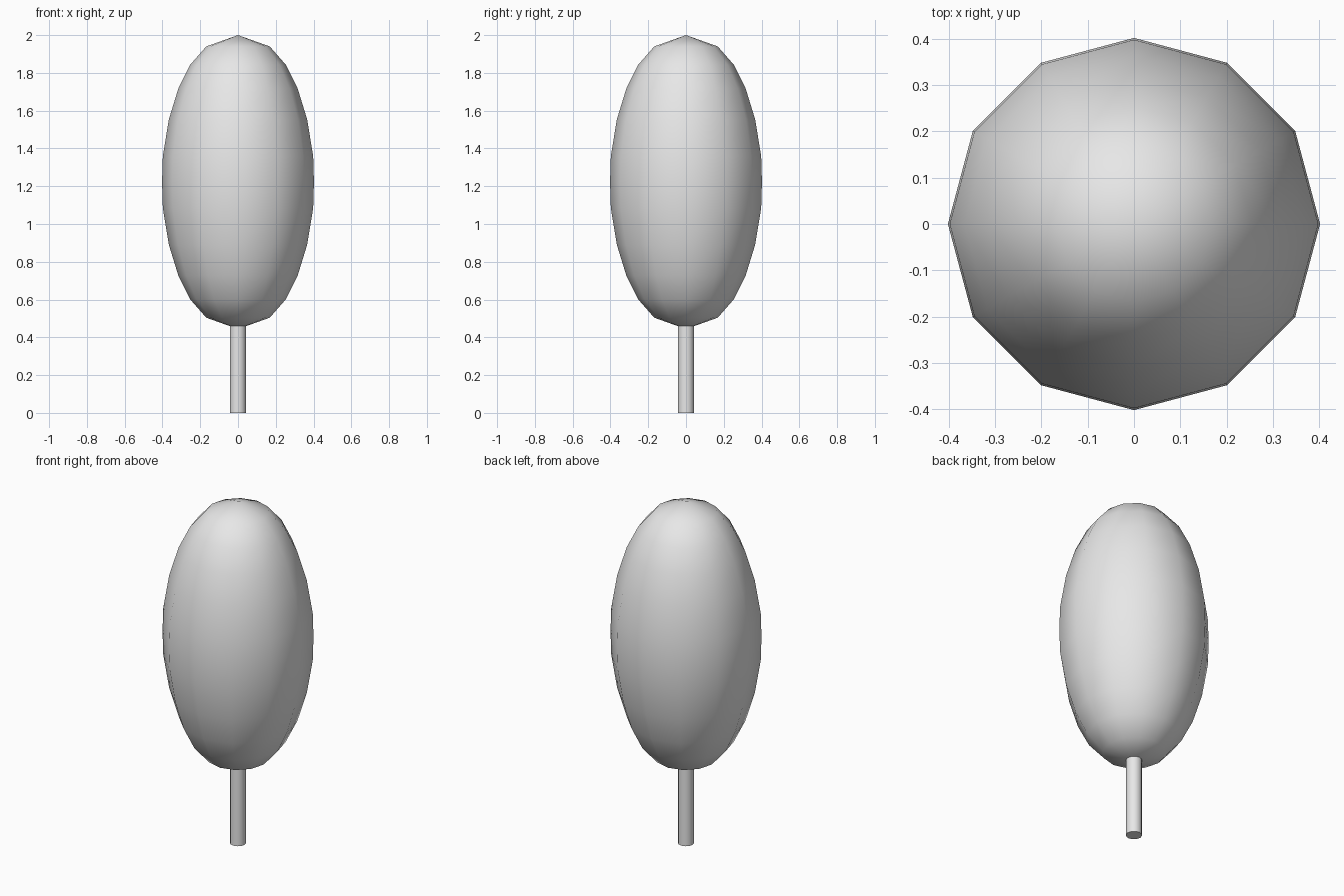
import bpy
import math

cube = bpy.data.objects.get("Cube")
if cube:
    bpy.data.objects.remove(cube, do_unlink=True)

SIDES = 12

grey = bpy.data.materials.new("plain grey")
grey.use_nodes = True
colour = (0.8, 0.8, 0.8, 1)
grey.diffuse_color = colour
grey.node_tree.nodes["Principled BSDF"].inputs["Base Color"].default_value = colour


def lathe(name, profile, sharp_angle):
    """Revolve (radius, height) points about z; zero radius makes a pole."""
    verts, faces, rings = [], [], []
    for radius, z in profile:
        count = SIDES if radius else 1
        rings.append(range(len(verts), len(verts) + count))
        for i in range(count):
            a = math.tau * i / SIDES
            verts.append((radius * math.cos(a), radius * math.sin(a), z))
    for low, high in zip(rings, rings[1:]):
        for i in range(SIDES):
            j = (i + 1) % SIDES
            if len(low) == 1:
                faces.append((low[0], high[j], high[i]))
            elif len(high) == 1:
                faces.append((low[i], low[j], high[0]))
            else:
                faces.append((low[i], low[j], high[j], high[i]))
    mesh = bpy.data.meshes.new(name)
    mesh.from_pydata(verts, [], faces)
    mesh.materials.append(grey)
    obj = bpy.data.objects.new(name, mesh)
    bpy.context.collection.objects.link(obj)
    bpy.ops.object.select_all(action='DESELECT')
    obj.select_set(True)
    bpy.context.view_layer.objects.active = obj
    bpy.ops.object.shade_smooth_by_angle(angle=math.radians(sharp_angle))
    return obj


# Egg-shaped crown: upper half profile, mirrored below the equator
MIDDLE = 1.222
half = [(0.402, 0), (0.398, 0.138), (0.366, 0.332), (0.316, 0.495),
        (0.254, 0.62), (0.168, 0.718), (0, 0.778)]
lower = [(r, MIDDLE - h) for r, h in reversed(half[1:])]
upper = [(r, MIDDLE + h) for r, h in half]
lathe("crown", lower + upper, 60)

# Thin round trunk, rising a little way into the crown
lathe("trunk", [(0, 0), (0.043, 0), (0.043, 0.5), (0, 0.5)], 40)
